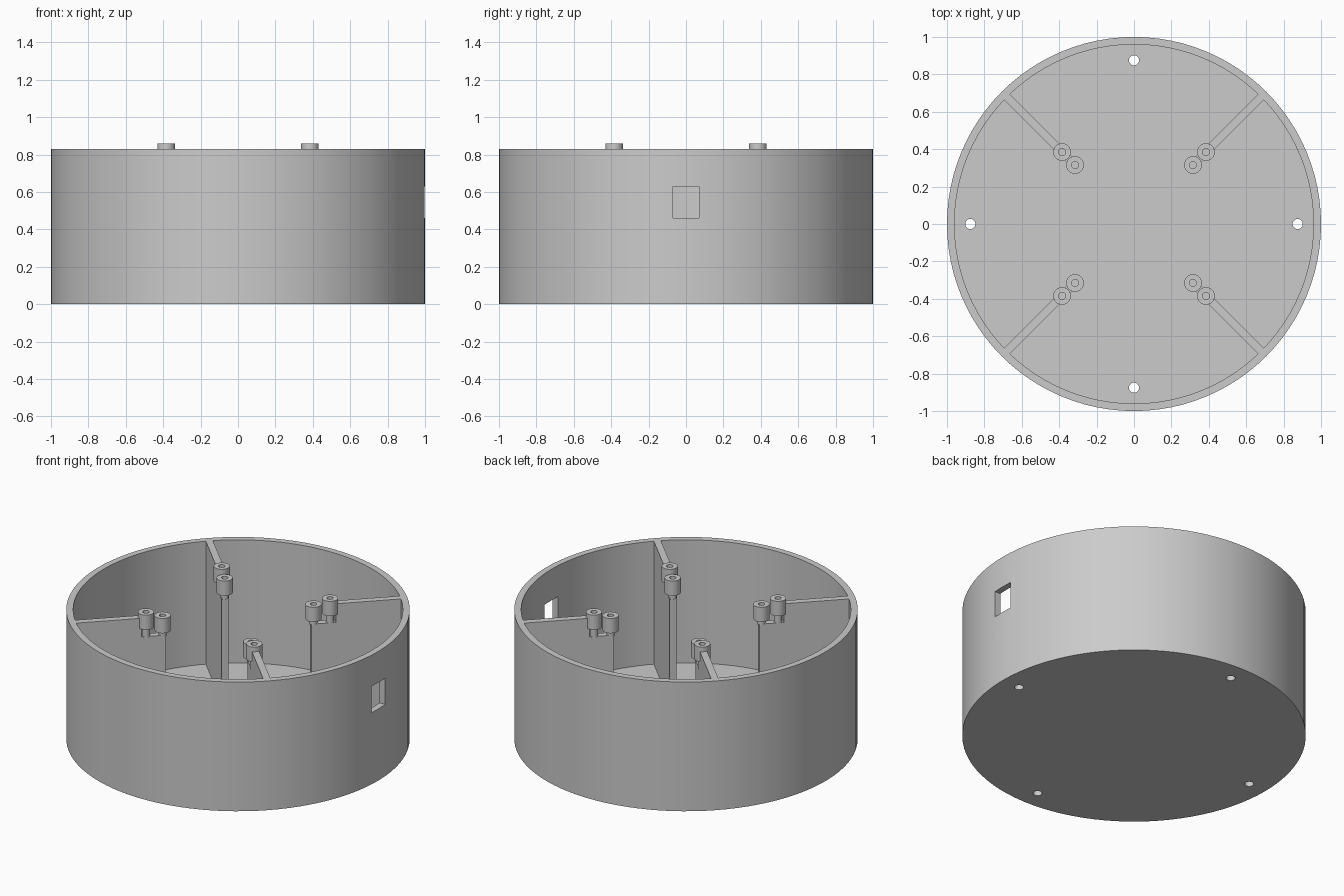
import bpy, bmesh, math
from mathutils import Matrix, Vector

cube = bpy.data.objects.get("Cube")
if cube:
    bpy.data.objects.remove(cube)

HEIGHT = 0.83
FLOOR = 0.04
INNER = 0.96
NOTCH = 0.71

grey = bpy.data.materials.new("light grey plastic")
grey.use_nodes = True
colour = (0.6, 0.6, 0.6, 1)
grey.diffuse_color = colour
grey.node_tree.nodes["Principled BSDF"].inputs["Base Color"].default_value = colour


def make(name, bm):
    bmesh.ops.recalc_face_normals(bm, faces=bm.faces)
    mesh = bpy.data.meshes.new(name)
    bm.to_mesh(mesh)
    bm.free()
    mesh.materials.append(grey)
    obj = bpy.data.objects.new(name, mesh)
    bpy.context.collection.objects.link(obj)
    return obj


def lathe(name, profile, segments, centre=(0, 0), closed=False):
    """Spin a radius/height profile about a vertical axis."""
    bm = bmesh.new()
    verts = [bm.verts.new((r, 0, z)) for r, z in profile]
    edges = [bm.edges.new(pair) for pair in zip(verts, verts[1:])]
    if closed:
        edges.append(bm.edges.new((verts[-1], verts[0])))
    bmesh.ops.spin(bm, geom=verts + edges, cent=(0, 0, 0), axis=(0, 0, 1),
                   angle=math.tau, steps=segments)
    bmesh.ops.remove_doubles(bm, verts=bm.verts, dist=1e-4)
    bmesh.ops.translate(bm, verts=bm.verts, vec=(*centre, 0))
    return make(name, bm)


def cut(target, cutter):
    mod = target.modifiers.new(cutter.name, "BOOLEAN")
    mod.operation = "DIFFERENCE"
    mod.solver = "EXACT"
    mod.object = cutter
    cutter.hide_render = True
    cutter.hide_set(True)


# Round open tub with a flat floor
tub = lathe("round_tub", [(0, 0), (1, 0), (1, HEIGHT), (INNER, HEIGHT),
                          (INNER, FLOOR), (0, FLOOR)], 96)

# Window opening in one side, and four screw holes in the floor
bm = bmesh.new()
bmesh.ops.create_cube(bm, size=1, matrix=Matrix.Translation((1, 0, 0.545))
                      @ Matrix.Diagonal((0.3, 0.14, 0.17, 1)))
cutters = [make("window_cutter", bm)]
for i in range(4):
    a = i * math.pi / 2
    cutters.append(lathe("floor_hole_cutter",
                         [(0, -0.1), (0.027, -0.1), (0.027, 0.1), (0, 0.1)], 24,
                         (0.875 * math.cos(a), 0.875 * math.sin(a))))
for cutter in cutters:
    cut(tub, cutter)

# Bake the openings and drop the helpers
bpy.context.view_layer.update()
baked = bpy.data.meshes.new_from_object(
    tub.evaluated_get(bpy.context.evaluated_depsgraph_get()))
tub.modifiers.clear()
tub.data = baked
for cutter in cutters:
    bpy.data.objects.remove(cutter)

# Four diagonal ribs, each with a notched step carrying two hollow standoffs
rib_profile = [(0.43, 0.02), (0.962, 0.02), (0.962, HEIGHT), (0.575, HEIGHT),
               (0.575, NOTCH), (0.43, NOTCH)]
for i, side in enumerate(("back_left", "back_right", "front_right", "front_left")):
    angle = math.pi / 4 + i * math.pi / 2
    direction = Vector((math.cos(angle), math.sin(angle)))

    bm = bmesh.new()
    face = bm.faces.new([bm.verts.new((r, -0.021, z)) for r, z in rib_profile])
    grown = bmesh.ops.extrude_face_region(bm, geom=[face])
    bmesh.ops.translate(bm, vec=(0, 0.042, 0),
                        verts=[g for g in grown["geom"] if isinstance(g, bmesh.types.BMVert)])
    bmesh.ops.rotate(bm, verts=bm.verts, matrix=Matrix.Rotation(angle, 3, "Z"))
    make(side + "_rib", bm)

    for label, radius, top in (("outer", 0.544, 0.86), ("inner", 0.446, HEIGHT)):
        base = top - 0.095
        lathe(f"{side}_{label}_standoff",
              [(0, NOTCH - 0.01), (0.024, NOTCH - 0.01), (0.024, base), (0.047, base),
               (0.047, top), (0.019, top), (0.019, base), (0, base)],
              32, direction * radius)

# Soft shading on the round walls, crisp edges elsewhere
bpy.ops.object.select_all(action="DESELECT")
for obj in bpy.context.collection.objects:
    if obj.type == "MESH" and (obj == tub or obj.name.endswith("standoff")):
        obj.select_set(True)
bpy.context.view_layer.objects.active = tub
bpy.ops.object.shade_smooth_by_angle(angle=math.radians(30))
